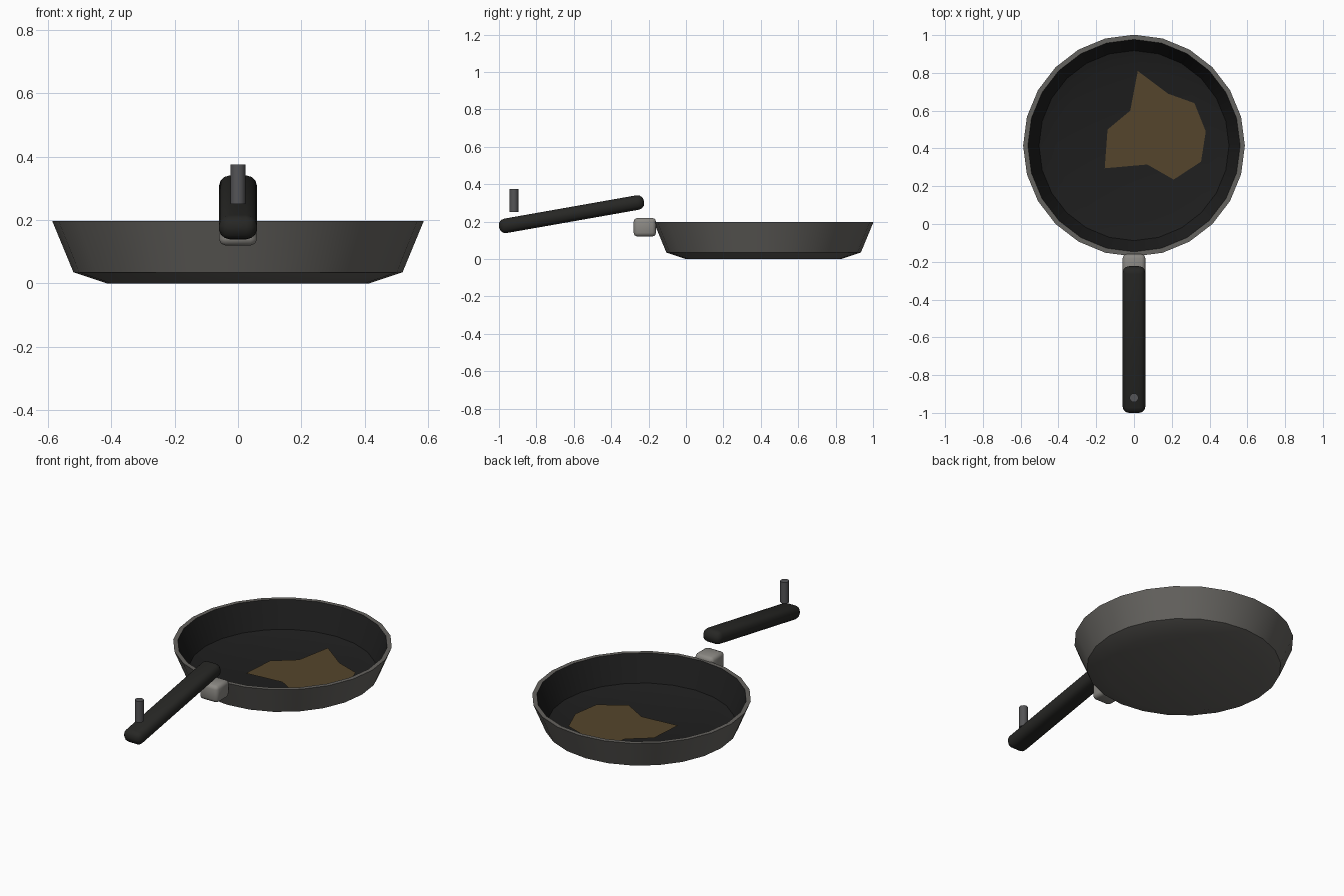
import bpy, bmesh, math
from mathutils import Matrix

if "Cube" in bpy.data.objects:
    bpy.data.objects.remove(bpy.data.objects["Cube"])

PAN_Y = 0.415
SIDES = 24


def material(name, rgb):
    m = bpy.data.materials.new(name)
    m.diffuse_color = (*rgb, 1)
    m.use_nodes = True
    m.node_tree.nodes["Principled BSDF"].inputs["Base Color"].default_value = m.diffuse_color
    return m


steel = material("dull_steel", (0.13, 0.125, 0.115))
coating = material("dark_coating", (0.013, 0.013, 0.013))
grip = material("grip_black", (0.02, 0.02, 0.018))
bright = material("bracket_grey", (0.26, 0.25, 0.23))
peg_grey = material("peg_grey", (0.09, 0.09, 0.095))
brown = material("residue_brown", (0.09, 0.06, 0.025))


def finish(name, bm, mats, smooth=35):
    bmesh.ops.recalc_face_normals(bm, faces=bm.faces)
    mesh = bpy.data.meshes.new(name)
    bm.to_mesh(mesh)
    bm.free()
    for m in mats:
        mesh.materials.append(m)
    obj = bpy.data.objects.new(name, mesh)
    bpy.context.collection.objects.link(obj)
    bpy.ops.object.select_all(action='DESELECT')
    obj.select_set(True)
    bpy.context.view_layer.objects.active = obj
    bpy.ops.object.shade_smooth_by_angle(angle=math.radians(smooth))
    return obj


def rounded_box(name, size, centre, tilt, bevel, segments, mat):
    bm = bmesh.new()
    bmesh.ops.create_cube(bm, size=1, matrix=Matrix.Diagonal((*size, 1)))
    bmesh.ops.bevel(bm, geom=bm.edges[:], offset=bevel, segments=segments,
                    profile=0.5, affect='EDGES')
    bm.transform(Matrix.Translation(centre) @ Matrix.Rotation(math.radians(tilt), 4, 'X'))
    return finish(name, bm, [mat], 50)


# Pan: closed shell lathed from outer base, over the rim, to the inner floor
profile = [(0.415, 0.0), (0.52, 0.035), (0.587, 0.197),
           (0.562, 0.197), (0.503, 0.047), (0.41, 0.02)]
bm = bmesh.new()
rings = []
for r, z in profile:
    rings.append([bm.verts.new((r * math.cos(2 * math.pi * i / SIDES),
                                PAN_Y + r * math.sin(2 * math.pi * i / SIDES), z))
                  for i in range(SIDES)])
for k in range(len(rings) - 1):
    a, b = rings[k], rings[k + 1]
    for i in range(SIDES):
        j = (i + 1) % SIDES
        f = bm.faces.new((a[i], a[j], b[j], b[i]))
        f.material_index = 1 if k >= 3 else 0
bm.faces.new(rings[0])
bm.faces.new(rings[-1]).material_index = 1
finish("pan", bm, [steel, coating])

# Flat burnt patch lying on the pan floor
outline = [(0.02, 0.81), (-0.02, 0.60), (-0.14, 0.50), (-0.155, 0.295), (0.07, 0.315),
           (0.21, 0.235), (0.355, 0.33), (0.38, 0.49), (0.32, 0.64), (0.18, 0.69)]
bm = bmesh.new()
face = bm.faces.new([bm.verts.new((x, y, 0.026)) for x, y in outline])
bmesh.ops.triangulate(bm, faces=[face])
finish("burnt_patch", bm, [brown])

# Bracket, tilted handle and the upright peg above the handle end
rounded_box("bracket", (0.12, 0.12, 0.10), (0, -0.22, 0.17), 0, 0.02, 2, bright)
rounded_box("handle", (0.12, 0.787, 0.078), (0, -0.612, 0.24), 10, 0.034, 3, grip)

bm = bmesh.new()
bmesh.ops.create_cone(bm, cap_ends=True, segments=12, radius1=0.024, radius2=0.024,
                      depth=0.125, matrix=Matrix.Translation((0, -0.92, 0.313)))
finish("hanging_peg", bm, [peg_grey])
